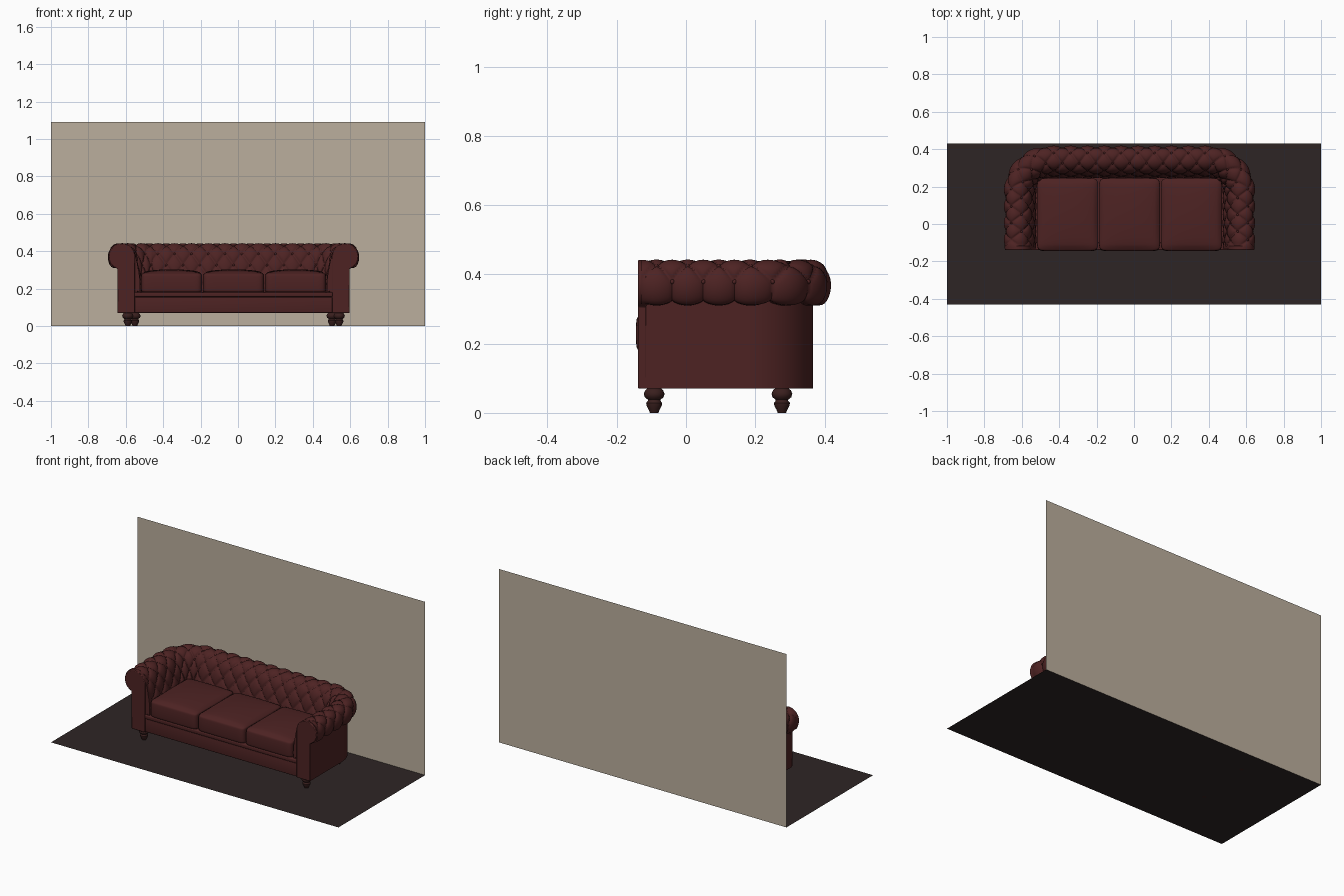
import bpy, bmesh, math
from mathutils import Vector

if "Cube" in bpy.data.objects:
    bpy.data.objects.remove(bpy.data.objects["Cube"])

XC = -0.024                                      # sofa centre line
HW, YF, YB, R = 0.62, -0.130, 0.367, 0.19        # outer body outline


def material(name, rgb):
    m = bpy.data.materials.new(name)
    m.diffuse_color = (*rgb, 1)
    m.use_nodes = True
    m.node_tree.nodes["Principled BSDF"].inputs["Base Color"].default_value = m.diffuse_color
    return m


LEATHER = material("oxblood leather", (0.075, 0.0165, 0.0165))
WOOD = material("dark red wood", (0.042, 0.014, 0.013))
FLOOR = material("dark floor", (0.027, 0.0185, 0.018))
WALL = material("beige wall", (0.50, 0.43, 0.34))


def finish(bm, name, mat, angle=None):
    bmesh.ops.recalc_face_normals(bm, faces=bm.faces)
    me = bpy.data.meshes.new(name)
    bm.to_mesh(me)
    bm.free()
    me.materials.append(mat)
    ob = bpy.data.objects.new(name, me)
    bpy.context.collection.objects.link(ob)
    if angle:
        bpy.ops.object.select_all(action='DESELECT')
        ob.select_set(True)
        bpy.context.view_layer.objects.active = ob
        bpy.ops.object.shade_smooth_by_angle(angle=math.radians(angle))
    return ob


def plane(name, pts, mat):
    bm = bmesh.new()
    bm.faces.new([bm.verts.new(p) for p in pts])
    return finish(bm, name, mat)


def box(name, x, y, z, mat, bevel=0.0):
    bm = bmesh.new()
    bmesh.ops.create_cube(bm, size=1)
    for v in bm.verts:
        v.co = [lo + (c + 0.5) * (hi - lo) for c, (lo, hi) in zip(v.co, (x, y, z))]
    if bevel:
        bmesh.ops.bevel(bm, geom=bm.edges[:], offset=bevel, segments=3, profile=0.5, affect='EDGES')
    return finish(bm, name, mat, 40)


# U-shaped path round the arms and back, measured near the middle of the roll
ARM = YB - R - YF
ARC = (R - 0.03) * math.pi / 2
BACK = 2 * (HW - R)
LENGTH = 2 * (ARM + ARC) + BACK


def path(u, s, z):
    """Point at fraction u of the path, pushed out by s, at height z."""
    d = u * LENGTH
    side = 1
    if d > LENGTH / 2:
        d, side = LENGTH - d, -1
    if d < ARM:
        x, y = -HW - s, YF + d
    elif d < ARM + ARC:
        t = (d - ARM) / ARC * math.pi / 2
        x = -HW + R - (R + s) * math.cos(t)
        y = YB - R + (R + s) * math.sin(t)
    else:
        x, y = -HW + R + d - ARM - ARC, YB + s
    return Vector((XC + side * x, y, z))


def sweep(name, rings, mat, angle):
    """Closed cross-sections joined along the path, capped at both ends."""
    bm = bmesh.new()
    vs = [[bm.verts.new(p) for p in ring] for ring in rings]
    n = len(vs[0])
    for a, b in zip(vs, vs[1:]):
        for j in range(n):
            k = (j + 1) % n
            bm.faces.new((a[j], a[k], b[k], b[j]))
    bm.faces.new(vs[0])
    bm.faces.new(vs[-1])
    return finish(bm, name, mat, angle)


# Room
plane("floor", [(-1, -.43, 0), (1, -.43, 0), (1, .43, 0), (-1, .43, 0)], FLOOR)
plane("wall", [(-1, .43, 0), (1, .43, 0), (1, .43, 1.09), (-1, .43, 1.09)], WALL)

# Plain outer shell below the roll
shell = [(0, .07), (0, .33), (-.08, .33), (-.108, .2), (-.092, .07)]
sweep("outer_shell", [[path(i / 120, s, z) for s, z in shell] for i in range(121)], LEATHER, 30)

# Cross-section of the rolled, tufted upholstery, as a smooth dense curve
key = [Vector(p) for p in [(-.005, .314), (.028, .316), (.045, .343), (.048, .38), (.034, .42), (0, .44),
                           (-.04, .438), (-.075, .415), (-.097, .37), (-.11, .31), (-.12, .24), (-.12, .17)]]
ext = [key[0] * 2 - key[1]] + key + [key[-1] * 2 - key[-2]]
dense = []
for p0, p1, p2, p3 in zip(ext, ext[1:], ext[2:], ext[3:]):
    for i in range(20):
        t = i / 20
        dense.append(0.5 * (2 * p1 + (p2 - p0) * t + (2 * p0 - 5 * p1 + 4 * p2 - p3) * t * t
                            + (3 * p1 - p0 - 3 * p2 + p3) * t ** 3))
dense.append(key[-1])
dist = [0.0]
for a, b in zip(dense, dense[1:]):
    dist.append(dist[-1] + (b - a).length)


def section(v):
    """Point and outward normal at length v along the cross-section."""
    i = next((k for k in range(len(dist) - 1) if dist[k + 1] >= v), len(dist) - 2)
    a, b = dense[i], dense[i + 1]
    d = (b - a).normalized()
    return a.lerp(b, (v - dist[i]) / (dist[i + 1] - dist[i])), Vector((-d.y, d.x)) * -1


# Diamond tufting
CELLS, SUB, H, DEPTH = 22, 16, 0.13, 0.015
v0 = dist[60]                                    # outer button row
k0, k1 = -int(v0 / H * SUB), int((dist[-1] - v0) / H * SUB)
rows = [(k / SUB, *section(v0 + k * H / SUB)) for k in range(k0, k1 + 1)]
# make sure normals point away from the roll centre
if rows[-k0][2].x < 0:
    rows = [(b, p, -n) for b, p, n in rows]


def tufted(a, b, p, n):
    if b < 0:
        h = abs(math.sin(math.pi * a)) ** 0.7
    else:
        h = abs(math.sin(math.pi * (a + b)) * math.sin(math.pi * (a - b))) ** 0.35
    u = a / CELLS
    fade = min(1, min(u, 1 - u) * LENGTH / 0.035)
    q = p + n * (0.003 - DEPTH * (1 - h)) * fade
    return path(u, q.x, q.y)


sweep("tufted_roll", [[tufted(i / SUB, *r) for r in rows] for i in range(CELLS * SUB + 1)], LEATHER, 60)

# Buttons where the folds meet
bm = bmesh.new()
for half in range(0, 6):
    k = half * SUB // 2 - k0
    if k >= len(rows):
        break
    b, p, n = rows[k]
    for i in range(1, CELLS):
        a = i + (half % 2) * 0.5
        c = tufted(a, b, p, n)
        new = bmesh.ops.create_uvsphere(bm, u_segments=10, v_segments=6, radius=0.007)
        bmesh.ops.translate(bm, verts=new['verts'], vec=c)
finish(bm, "tuft_buttons", LEATHER, 60)

# Scroll panels on the arm fronts
for side, word in ((-1, "left"), (1, "right")):
    pts = [(0, .07)]
    for i in range(29):
        t = math.radians(-70 - 0 + i * 250 / 28)
        pts.append((-.023 + .070 * math.cos(t), .372 + .070 * math.sin(t)))
    pts += [(-.092, .36), (-.092, .07)]
    bm = bmesh.new()
    front = bm.faces.new([bm.verts.new((XC + side * (HW + s), -.139, z)) for s, z in pts])
    out = bmesh.ops.extrude_face_region(bm, geom=[front])
    bmesh.ops.translate(bm, vec=(0, .025, 0), verts=[e for e in out['geom'] if isinstance(e, bmesh.types.BMVert)])
    ob = finish(bm, word + "_arm_front", LEATHER, 40)
    m = ob.modifiers.new("soft edge", 'BEVEL')
    m.width, m.segments, m.limit_method = 0.004, 2, 'ANGLE'

# Base, front rail and lip
box("seat_base", (XC - .535, XC + .535), (-.125, .29), (.07, .175), LEATHER)
box("front_rail", (XC - .529, XC + .529), (-.133, -.10), (.072, .155), LEATHER, .004)
box("front_lip", (XC - .529, XC + .529), (-.139, -.10), (.156, .181), LEATHER, .006)

# Three plump seat cushions
for i, word in enumerate(("left", "middle", "right")):
    bm = bmesh.new()
    bmesh.ops.create_cube(bm, size=2)
    bmesh.ops.subdivide_edges(bm, edges=bm.edges[:], cuts=23, use_grid_fill=True)
    for v in bm.verts:
        q = v.co.copy()
        norm = sum(abs(c) ** 14 for c in q) ** (1 / 14)
        crown = (1 - q.x ** 2) * (1 - q.y ** 2)
        q /= norm
        z = .230 + q.z * .053 + (crown ** 0.6 * .020 if q.z > 0 else 0) * abs(q.z)
        v.co = (XC + (i - 1) * .331 + q.x * .1635, .052 + q.y * .193 - .004 * (1 - q.z ** 2) * (q.y < -.8), z)
    finish(bm, word + "_seat_cushion", LEATHER, 60)

# Turned legs
turn = [(0, .072), (.018, .072), (.026, .065), (.030, .055), (.027, .045), (.018, .038), (.018, .035),
        (.023, .029), (.022, .021), (.016, .010), (.012, 0), (0, 0)]
for side, sword in ((-1, "left"), (1, "right")):
    for dx, y, word in ((.565, -.092, "front"), (.527, .277, "back")):
        bm = bmesh.new()
        vs = [bm.verts.new((r, 0, z)) for r, z in turn]
        es = [bm.edges.new(e) for e in zip(vs, vs[1:])]
        bmesh.ops.spin(bm, geom=vs + es, cent=(0, 0, 0), axis=(0, 0, 1), angle=2 * math.pi, steps=20)
        bmesh.ops.remove_doubles(bm, verts=bm.verts, dist=1e-5)
        bmesh.ops.translate(bm, verts=bm.verts, vec=(XC + side * dx, y, 0))
        finish(bm, f"{word}_{sword}_leg", WOOD, 45)
